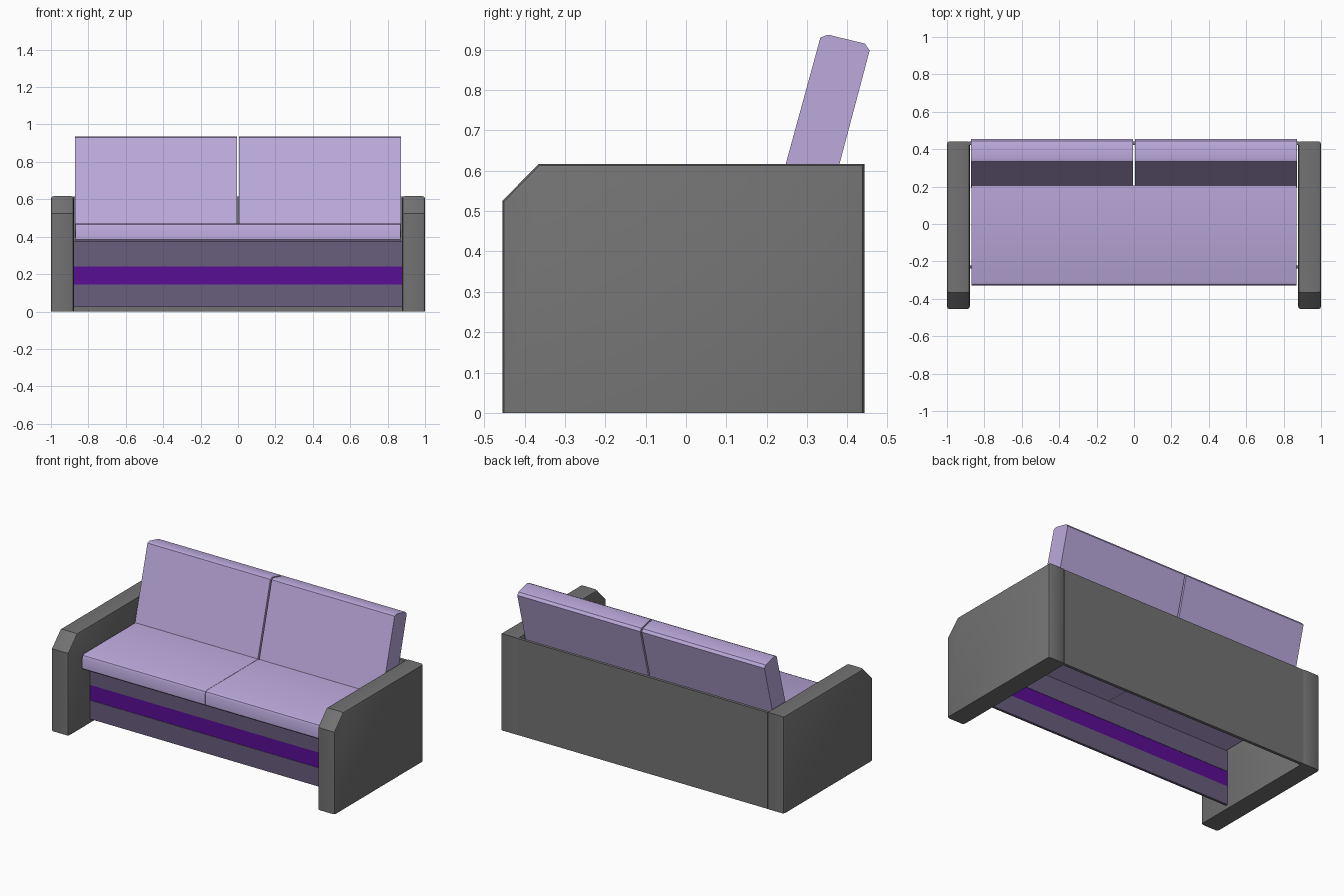
import bpy, bmesh, math

if "Cube" in bpy.data.objects:
    bpy.data.objects.remove(bpy.data.objects["Cube"])


def material(name, rgb):
    m = bpy.data.materials.new(name)
    m.diffuse_color = (*rgb, 1)
    m.use_nodes = True
    m.node_tree.nodes["Principled BSDF"].inputs["Base Color"].default_value = m.diffuse_color
    return m


LILAC = material("lilac_fabric", (0.50, 0.40, 0.72))
MUTED = material("muted_purple", (0.14, 0.11, 0.20))
VIOLET = material("violet", (0.10, 0.004, 0.30))
GREY = material("dark_grey", (0.17, 0.17, 0.17))


def extrude_profile(name, profile, x0, x1, mat, rim=0.0):
    """Extrude a (y, z) profile along x; rim rounds the end outlines except on the floor."""
    bm = bmesh.new()
    a = [bm.verts.new((x0, y, z)) for y, z in profile]
    b = [bm.verts.new((x1, y, z)) for y, z in profile]
    n = len(profile)
    bm.faces.new(a)
    bm.faces.new(b[::-1])
    for i in range(n):
        j = (i + 1) % n
        bm.faces.new((a[i], b[i], b[j], a[j]))
    bmesh.ops.recalc_face_normals(bm, faces=bm.faces)
    if rim:
        edges = [e for e in bm.edges
                 if abs(e.verts[0].co.x - e.verts[1].co.x) < 1e-5
                 and max(v.co.z for v in e.verts) > 1e-4]
        bmesh.ops.bevel(bm, geom=edges, offset=rim, segments=2,
                        profile=0.5, affect='EDGES', clamp_overlap=True)
    me = bpy.data.meshes.new(name)
    bm.to_mesh(me)
    bm.free()
    ob = bpy.data.objects.new(name, me)
    bpy.context.collection.objects.link(ob)
    me.materials.append(mat)
    bpy.context.view_layer.objects.active = ob
    bpy.ops.object.select_all(action='DESELECT')
    ob.select_set(True)
    bpy.ops.object.shade_smooth_by_angle(angle=math.radians(35))
    return ob


def box(name, x, y0, y1, z0, z1, mat):
    return extrude_profile(name, [(y0, z0), (y1, z0), (y1, z1), (y0, z1)], -x, x, mat)


# Profiles (y, z)
ARM = [(-0.455, 0), (0.442, 0), (0.442, 0.617), (-0.365, 0.617), (-0.455, 0.525)]
SEAT = [(-0.33, 0.385), (-0.32, 0.375), (0.205, 0.375), (0.205, 0.472),
        (-0.310, 0.472), (-0.324, 0.466), (-0.33, 0.452)]
BACKREST = [(0.196, 0.43), (0.322, 0.397), (0.455, 0.898), (0.443, 0.915),
            (0.352, 0.937), (0.333, 0.930)]

# Mirrored arms and cushions
for side, s in (("left", -1), ("right", 1)):
    extrude_profile(side + "_arm", ARM, s * 0.878, s * 1.0, GREY, rim=0.014)
    extrude_profile(side + "_seat_cushion", SEAT, s * 0.001, s * 0.868, LILAC)
    extrude_profile(side + "_back_cushion", BACKREST, s * 0.005, s * 0.872, LILAC)

# Back panel, open underneath
box("back_panel", 0.885, 0.422, 0.441, 0.0, 0.615, GREY)

# Front fascia: two muted boards with a violet stripe between
box("lower_front_board", 0.88, -0.238, -0.222, 0.025, 0.144, MUTED)
box("front_stripe", 0.88, -0.235, -0.224, 0.144, 0.242, VIOLET)
box("upper_front_board", 0.88, -0.238, -0.222, 0.242, 0.376, MUTED)
